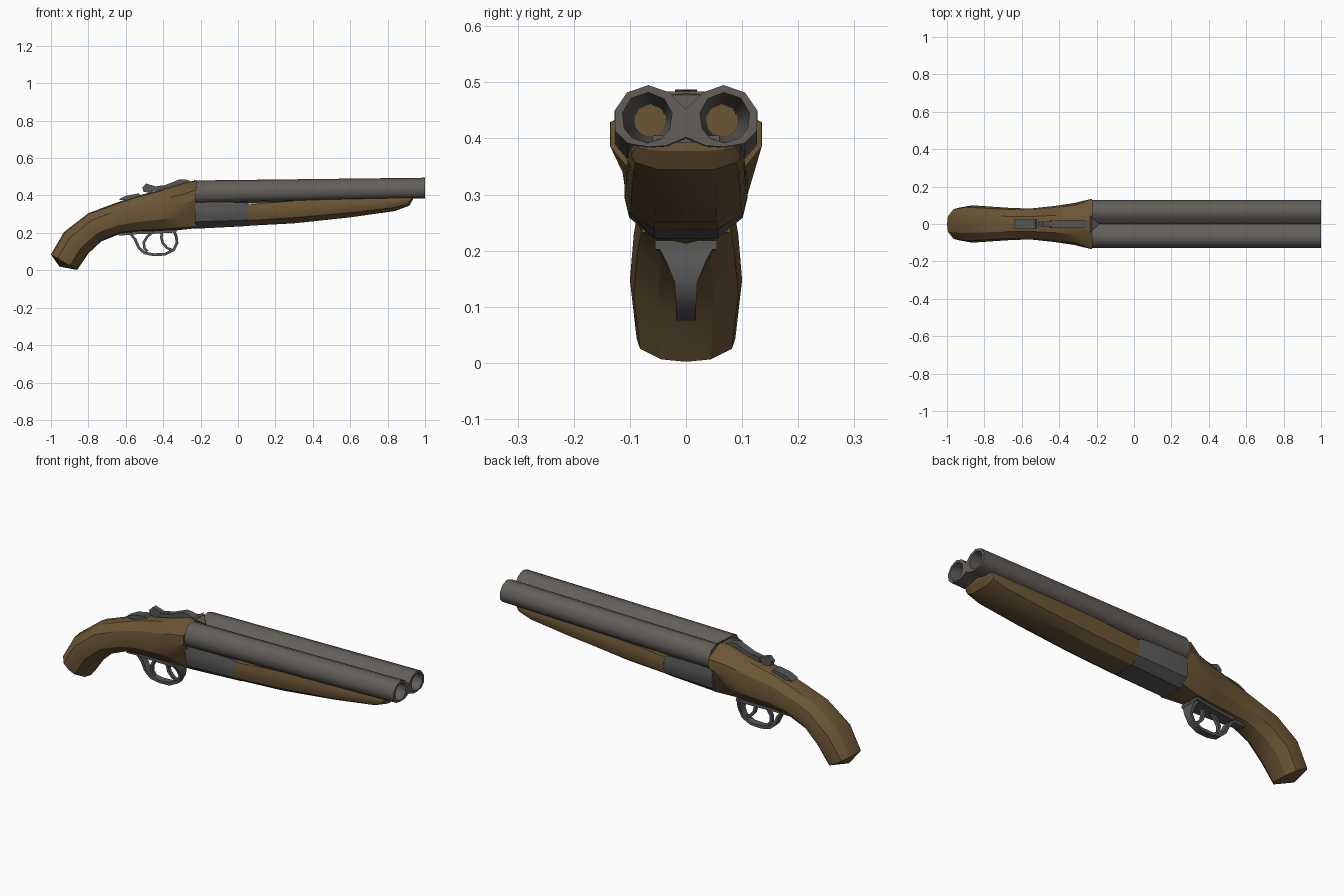
import bpy, bmesh, math
from mathutils import Vector

if "Cube" in bpy.data.objects:
    bpy.data.objects.remove(bpy.data.objects["Cube"])


def material(name, rgb):
    m = bpy.data.materials.new(name)
    m.diffuse_color = (*rgb, 1)
    m.use_nodes = True
    m.node_tree.nodes["Principled BSDF"].inputs["Base Color"].default_value = m.diffuse_color
    return m


WOOD = material("walnut_wood", (0.15, 0.092, 0.036))
BARREL = material("barrel_steel", (0.125, 0.113, 0.102))
STEEL = material("dark_steel", (0.095, 0.093, 0.092))


def make(name, verts, faces, mat, angle=30):
    bm = bmesh.new()
    vs = [bm.verts.new(v) for v in verts]
    for f in faces:
        bm.faces.new([vs[i] for i in f])
    bmesh.ops.remove_doubles(bm, verts=bm.verts, dist=0.0001)
    bmesh.ops.recalc_face_normals(bm, faces=bm.faces)
    me = bpy.data.meshes.new(name)
    bm.to_mesh(me)
    bm.free()
    me.materials.append(mat)
    ob = bpy.data.objects.new(name, me)
    bpy.context.collection.objects.link(ob)
    bpy.ops.object.select_all(action='DESELECT')
    ob.select_set(True)
    bpy.context.view_layer.objects.active = ob
    bpy.ops.object.shade_smooth_by_angle(angle=math.radians(angle))
    return ob


def loft(name, rings, mat, tip=None, angle=30):
    """Skin closed rings of equal length; the last end may close on a tip point."""
    n, verts, faces = len(rings[0]), [v for r in rings for v in r], []
    for k in range(len(rings) - 1):
        for i in range(n):
            j = (i + 1) % n
            faces.append((k*n + i, k*n + j, k*n + n + j, k*n + n + i))
    faces.append(tuple(range(n)))
    last = (len(rings) - 1) * n
    if tip:
        verts.append(tip)
        faces += [(last + i, last + (i + 1) % n, len(verts) - 1) for i in range(n)]
    else:
        faces.append(tuple(range(last, last + n)))
    return make(name, verts, faces, mat, angle)


def section(top, bottom, w, shape):
    """Symmetric ring between a top and a bottom point; shape holds (width, depth) factors."""
    half = [(u * w, top[0] + t * (bottom[0] - top[0]), top[1] + t * (bottom[1] - top[1]))
            for u, t in shape]
    other = [(-y, x, z) for y, x, z in reversed(half) if y > 1e-6]
    return [(x, y, z) for y, x, z in half + other]


def band(name, path, thick, mat):
    """Flat strip along a path of (x, z, half width)."""
    rings = []
    for i, (x, z, w) in enumerate(path):
        a, b = path[max(i - 1, 0)], path[min(i + 1, len(path) - 1)]
        d = Vector((b[0] - a[0], b[1] - a[1])).normalized() * thick / 2
        rings.append([(x - d.y, w, z + d.x), (x - d.y, -w, z + d.x),
                      (x + d.y, -w, z - d.x), (x + d.y, w, z - d.x)])
    return loft(name, rings, mat, angle=40)


def plate(name, profile, w, mat):
    """Side profile given a thickness across y."""
    return loft(name, [[(x, s * w, z) for x, z in profile] for s in (-1, 1)], mat)


# stock with curved grip
FRONT = [(0, 0), (.3, .01), (1, .2), (1, .37), (.8, .5), (.58, .97), (0, 1)]
GRIP = [(0, 0), (.48, .04), (.9, .25), (1, .5), (.93, .72), (.5, .95), (0, 1)]
stock = [((-.225, .48), (-.225, .225), .135, FRONT),
         ((-.30, .466), (-.33, .213), .113, GRIP),
         ((-.42, .430), (-.42, .208), .097, GRIP),
         ((-.55, .395), (-.55, .203), .083, GRIP),
         ((-.66, .358), (-.63, .195), .085, GRIP),
         ((-.80, .305), (-.73, .155), .093, GRIP),
         ((-.93, .205), (-.80, .090), .100, GRIP),
         ((-1.0, .085), (-.86, .002), .088, GRIP)]
loft("stock", [section(*s) for s in stock], WOOD, tip=(-.955, 0, .02))

# twin barrels: one joined outline with two tapering bores
OUT = [(0, .452), (.03, .482), (.067, .495), (.105, .482), (.127, .45),
       (.126, .413), (.104, .391), (.068, .385), (.035, .387), (0, .402)]
N = len(OUT)


def bore(x, cy, cz, r, s):
    pts = []
    for y, z in OUT:
        d = Vector((y - .069, z - .439)).normalized() * r
        pts.append((x, s * (cy + d.x), cz + d.y))
    return pts


verts, faces = [], []
for s in (1, -1):
    o = len(verts)
    verts += [(1, s * y, z) for y, z in OUT]
    verts += bore(1, .069, .437, .045, s)
    verts += bore(-.224, .064, .432, .029, s)
    verts += [(-.224, s * y, .418 + (z - .44) * 1.13) for y, z in OUT]
    for i in range(N):
        j = (i + 1) % N
        for k in range(4):
            if k == 3 and i == N - 1:
                continue  # the web between the barrels stays open
            a, b = k * N, (k + 1) % 4 * N
            faces.append((o + a + i, o + a + j, o + b + j, o + b + i))
make("twin_barrels", verts, faces, BARREL, 50)

# breech wedge between the barrels
make("breech_wedge", [(-.235, .045, .484), (-.235, -.045, .484), (-.185, 0, .45),
                      (-.235, 0, .43)],
     [(0, 1, 2), (0, 2, 3), (1, 2, 3), (0, 1, 3)], BARREL)

# receiver and wooden fore-end under the barrels
UNDER = [(0, 0), (.93, 0), (1, .25), (1, .5), (.92, .75), (.52, 1), (0, 1)]
loft("receiver", [section((-.23, .37), (-.23, .222), .110, UNDER),
                  section((.04, .362), (.06, .237), .110, UNDER),
                  section((.075, .345), (.075, .25), .100, UNDER)], STEEL)
fore = [(.055, .352, .238, .108), (.3, .372, .251, .107), (.6, .384, .283, .105),
        (.84, .392, .317, .102), (.915, .394, .345, .098), (.935, .394, .378, .088)]
loft("fore_end", [section((x, t), (x, b), w, UNDER) for x, t, b, w in fore], WOOD)
# steel strip closing the gap between barrels and fore-end
plate("barrel_lug", [(-.22, .35), (.9, .375), (.9, .405), (-.22, .40)], .06, BARREL)

# trigger guard, flaring where it meets the stock
band("trigger_guard", [(-.64, .193, .02), (-.575, .196, .022), (-.55, .165, .02),
                       (-.53, .12, .018), (-.50, .093, .018), (-.45, .083, .018),
                       (-.39, .086, .018), (-.345, .108, .018), (-.326, .145, .02),
                       (-.33, .18, .036), (-.345, .215, .055)], .015, STEEL)
band("guard_plate", [(-.57, .2, .03), (-.45, .203, .04), (-.33, .21, .055)], .016, STEEL)

# two triggers
band("rear_trigger", [(-.455, .205, .01), (-.485, .18, .01), (-.503, .15, .009),
                      (-.502, .12, .008), (-.485, .1, .006)], .014, STEEL)
band("front_trigger", [(-.405, .21, .01), (-.41, .175, .01), (-.402, .145, .009),
                       (-.38, .12, .008), (-.355, .108, .006)], .014, STEEL)

# top lever and its thumb piece
plate("top_lever", [(-.45, .425), (-.44, .446), (-.39, .455), (-.31, .487), (-.275, .484),
                    (-.23, .468), (-.30, .455)], .02, STEEL)
plate("lever_thumb_piece", [(-.505, .42), (-.512, .443), (-.49, .464), (-.44, .448),
                            (-.40, .455), (-.40, .43), (-.45, .425), (-.47, .414)], .013, STEEL)

# safety catch on the tang
plate("safety_catch", [(-.64, .378), (-.60, .398), (-.53, .411), (-.52, .40),
                       (-.52, .385), (-.58, .372)], .025, STEEL)
